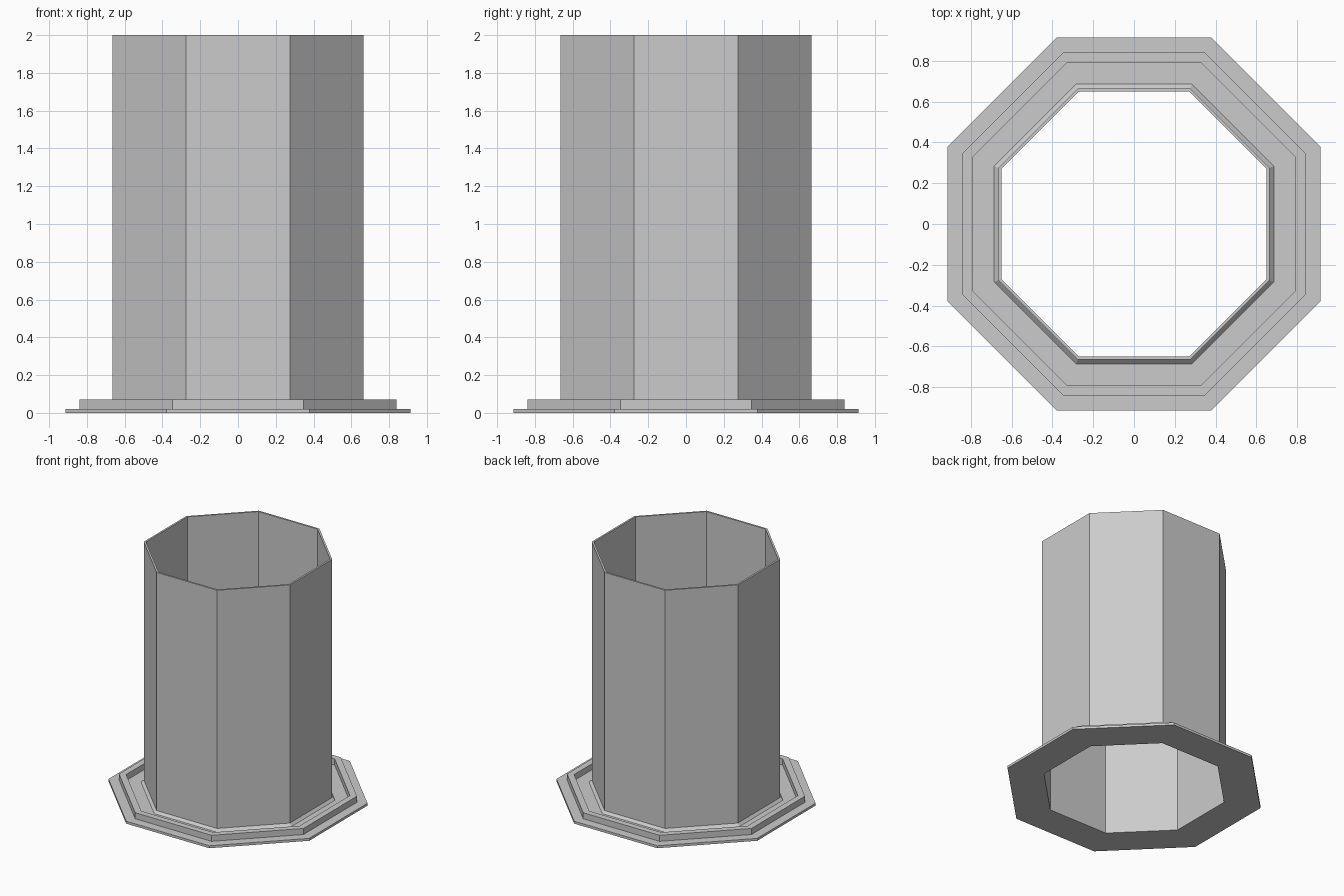
import bpy
import bmesh
from math import cos, sin, pi

cube = bpy.data.objects.get("Cube")
if cube:
    bpy.data.objects.remove(cube, do_unlink=True)

SIDES = 8

# One plain grey for everything
grey = bpy.data.materials.new("plain grey")
grey.use_nodes = True
colour = (0.6, 0.6, 0.6, 1.0)
grey.diffuse_color = colour
grey.node_tree.nodes["Principled BSDF"].inputs["Base Color"].default_value = colour


def octagon_sweep(name, profile):
    """Sweep an (apothem, height) profile around z with flat sides facing the axes."""
    bm = bmesh.new()
    rings = []
    for apothem, z in profile:
        radius = apothem / cos(pi / SIDES)
        angles = [(i + 0.5) * 2 * pi / SIDES for i in range(SIDES)]
        rings.append([bm.verts.new((radius * cos(a), radius * sin(a), z)) for a in angles])
    for low, high in zip(rings, rings[1:]):
        for i in range(SIDES):
            j = (i + 1) % SIDES
            bm.faces.new((low[i], low[j], high[j], high[i]))
    mesh = bpy.data.meshes.new(name)
    bm.to_mesh(mesh)
    bm.free()
    mesh.materials.append(grey)
    obj = bpy.data.objects.new(name, mesh)
    bpy.context.collection.objects.link(obj)
    return obj


hole, wall, foot = 0.65, 0.665, 0.685
plate_top, rim_top = 0.02, 0.07

# Base plate with a raised rim
octagon_sweep("base_plate", [
    (hole, 0), (0.914, 0), (0.914, plate_top),
    (0.84, plate_top), (0.84, rim_top),
    (0.79, rim_top), (0.79, plate_top), (foot, plate_top),
])

# Hollow tube with a small sloped foot, open at both ends
octagon_sweep("tube", [
    (foot, plate_top), (wall, 0.04), (wall, 2), (hole, 2), (hole, 0),
])
